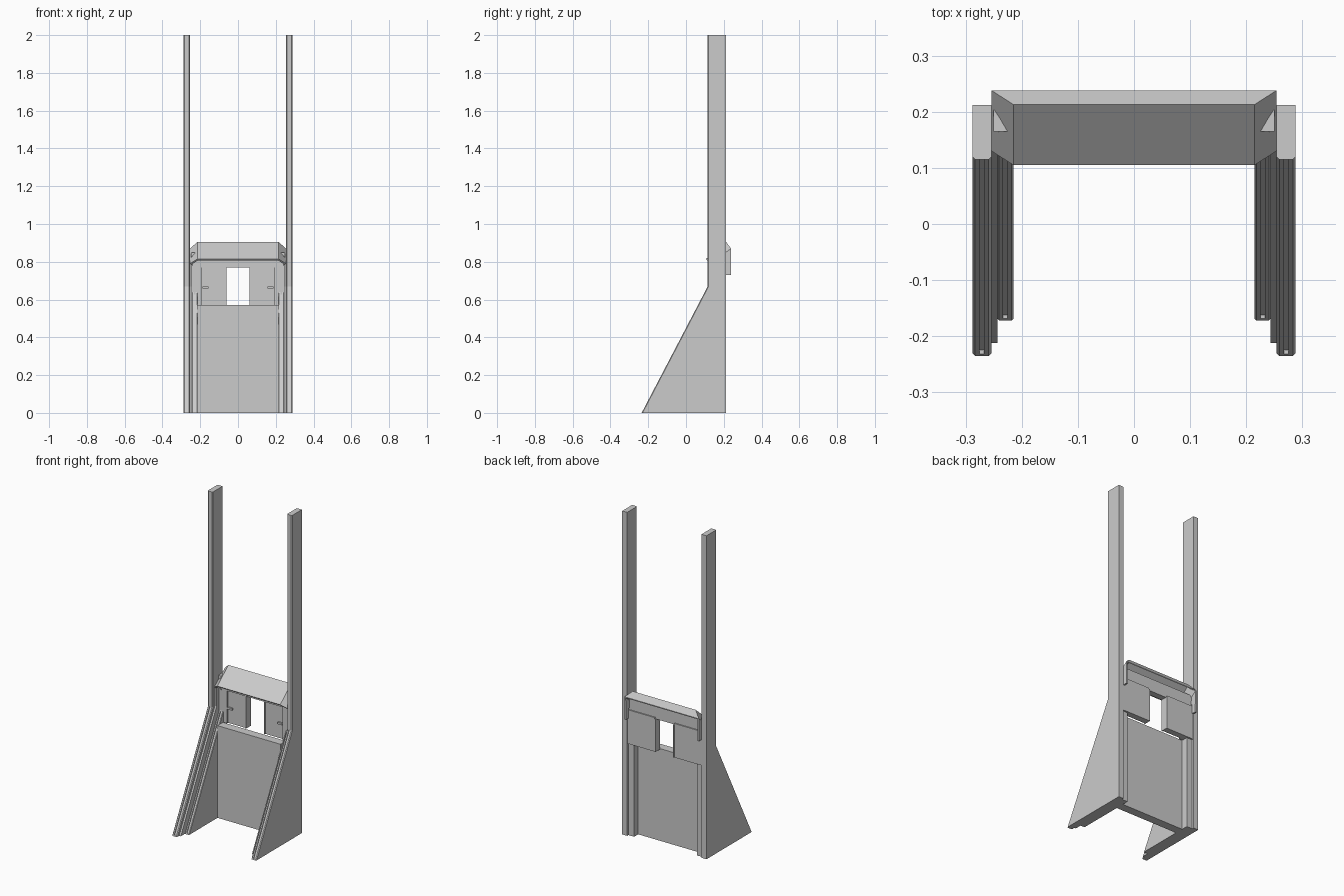
import bpy, bmesh
from mathutils import Vector

if "Cube" in bpy.data.objects:
    bpy.data.objects.remove(bpy.data.objects["Cube"])


def make(name, verts, faces, mirror=False):
    bm = bmesh.new()
    vs = [bm.verts.new(v) for v in verts]
    for f in faces:
        bm.faces.new([vs[i] for i in f])
    bmesh.ops.remove_doubles(bm, verts=bm.verts, dist=0.0002)
    bmesh.ops.recalc_face_normals(bm, faces=bm.faces)
    me = bpy.data.meshes.new(name)
    bm.to_mesh(me)
    bm.free()
    ob = bpy.data.objects.new(name, me)
    bpy.context.collection.objects.link(ob)
    if mirror:
        ob.modifiers.new("mirror", 'MIRROR')
    return ob


def box(name, x0, x1, y0, y1, z0, z1, mirror=False):
    v = [(x, y, z) for x in (x0, x1) for y in (y0, y1) for z in (z0, z1)]
    f = [(0, 1, 3, 2), (4, 6, 7, 5), (0, 4, 5, 1), (2, 3, 7, 6), (0, 2, 6, 4), (1, 5, 7, 3)]
    return make(name, v, f, mirror)


def upright(name, x0, x1, y_foot, y_post, z_bend, z_top, y_back, cham, groove):
    """Wall whose front edge slopes back to z_bend, then rises; grooved along the slope."""
    foot = 0.006
    y_at = lambda z: y_foot + (y_post - y_foot) * z / z_bend
    stations = [(0, y_foot, 0), (foot, y_at(foot), 0), (foot, y_at(foot), groove),
                (z_bend, y_post, groove), (z_bend, y_post, 0), (z_top, y_post, 0)]
    mid, g = (x0 + x1) / 2, 0.004
    verts = []
    for z, y, d in stations:
        verts += [(x, y + o, z) for x, o in (
            (x0, cham), (x0 + cham, 0), (mid - g, 0), (mid - g, d), (mid + g, d),
            (mid + g, 0), (x1 - cham, 0), (x1, cham))]
        verts += [(x1, y_back, z), (x0, y_back, z)]
    n = 10
    faces = [(s * n + i, s * n + (i + 1) % n, (s + 1) * n + (i + 1) % n, (s + 1) * n + i)
             for s in range(len(stations) - 1) for i in range(n)]
    faces += [tuple(range(n)), tuple(range((len(stations) - 1) * n, len(stations) * n))]
    return make(name, verts, faces, True)


# Stepped side walls with tall outer posts
upright("side_post", 0.254, 0.288, -0.235, 0.115, 0.67, 2.0, 0.212, 0.005, 0.007)
upright("side_step", 0.243, 0.2545, -0.212, 0.138, 0.67, 0.79, 0.20, 0.0, 0.0)
upright("inner_strip", 0.215, 0.2435, -0.172, 0.163, 0.64, 0.83, 0.20, 0.003, 0.007)

# Lower counter wall
box("counter_wall", -0.216, 0.216, 0.107, 0.16, 0, 0.57)

# Window surround, shutters and hardware
box("window_header", -0.25, 0.25, 0.165, 0.203, 0.77, 0.85)
box("window_stile", 0.19, 0.252, 0.163, 0.21, 0.57, 0.78, True)
box("shutter", 0.067, 0.192, 0.172, 0.21, 0.57, 0.78, True)
box("shutter_edge", 0.061, 0.068, 0.167, 0.212, 0.57, 0.772, True)
box("shutter_handle", 0.155, 0.187, 0.162, 0.174, 0.658, 0.67, True)
box("bolt", 0.226, 0.234, 0.158, 0.165, 0.766, 0.774, True)

# Sloped hood shell with chamfered ends and short rear legs
half = [(0.215, 0.105, 0.815), (0.215, 0.213, 0.905), (0.254, 0.238, 0.87), (0.254, 0.13, 0.79),
        (0.254, 0.238, 0.73), (0.254, 0.212, 0.73), (0.254, 0.212, 0.79)]
verts = half + [(-x, y, z) for x, y, z in half]
faces = [(0, 1, 8, 7), (1, 2, 9, 8), (0, 3, 2, 1), (7, 8, 9, 10),
         (3, 6, 5, 4, 2), (10, 9, 11, 12, 13)]
hood = make("hood", verts, faces)
if hood.data.polygons[0].normal.z < 0:
    hood.data.flip_normals()
shell = hood.modifiers.new("thickness", 'SOLIDIFY')
shell.thickness = 0.01
shell.offset = -1
